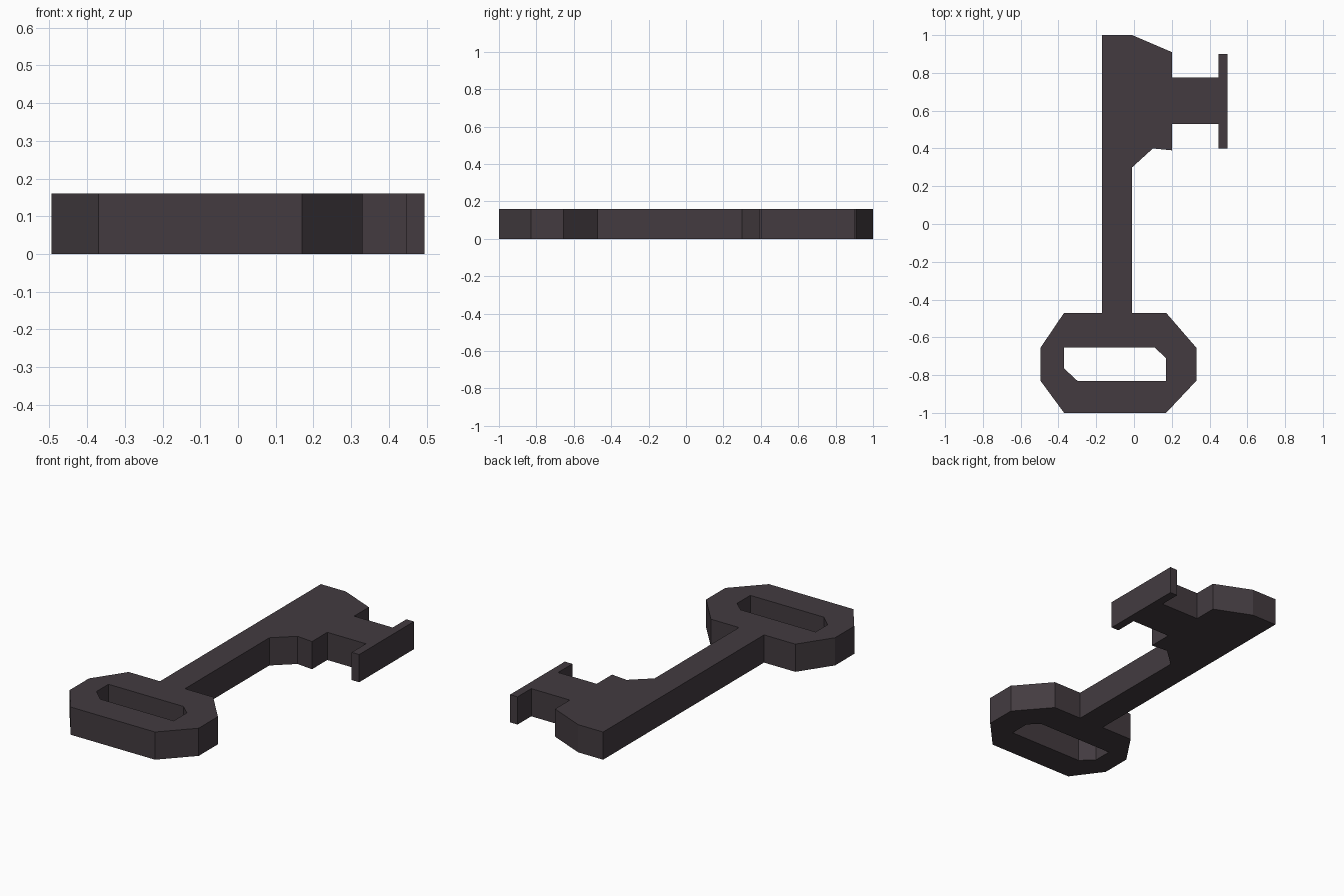
import bpy
import bmesh

if "Cube" in bpy.data.objects:
    bpy.data.objects.remove(bpy.data.objects["Cube"])

THICKNESS = 0.16

iron = bpy.data.materials.new("dark_iron")
iron.diffuse_color = (0.056, 0.044, 0.051, 1.0)
iron.use_nodes = True
iron.node_tree.nodes["Principled BSDF"].inputs["Base Color"].default_value = iron.diffuse_color


def plate(name, *loops):
    """Flat plate from an outline plus optional hole outlines, raised from z = 0."""
    bm = bmesh.new()
    edges = []
    for loop in loops:
        verts = [bm.verts.new((x, y, 0)) for x, y in loop]
        edges += [bm.edges.new((v, verts[i - 1])) for i, v in enumerate(verts)]
    bmesh.ops.triangle_fill(bm, edges=edges, use_beauty=True, use_dissolve=False)
    ext = bmesh.ops.extrude_face_region(bm, geom=bm.faces[:], use_keep_orig=True)
    top = [g for g in ext["geom"] if isinstance(g, bmesh.types.BMVert)]
    bmesh.ops.translate(bm, verts=top, vec=(0, 0, THICKNESS))
    bmesh.ops.recalc_face_normals(bm, faces=bm.faces[:])
    mesh = bpy.data.meshes.new(name)
    bm.to_mesh(mesh)
    bm.free()
    mesh.materials.append(iron)
    obj = bpy.data.objects.new(name, mesh)
    bpy.context.collection.objects.link(obj)
    return obj


def rect(x0, x1, y0, y1):
    return [(x0, y0), (x1, y0), (x1, y1), (x0, y1)]


# Octagonal handle with a chamfered slot through it
plate("key_handle",
      [(-0.37, -0.47), (-0.495, -0.655), (-0.495, -0.83), (-0.37, -1.0),
       (0.17, -1.0), (0.33, -0.83), (0.33, -0.655), (0.17, -0.47)],
      [(-0.37, -0.655), (-0.37, -0.765), (-0.30, -0.83),
       (0.17, -0.83), (0.17, -0.71), (0.11, -0.655)])

# Shaft widening into the bit root
plate("key_shaft",
      [(-0.17, -0.47), (-0.01, -0.47), (-0.01, 0.30), (0.10, 0.40),
       (0.20, 0.39), (0.20, 0.91), (-0.01, 1.0), (-0.17, 1.0)])

# T-shaped bit: neck and end bar
plate("bit_neck", rect(0.20, 0.447, 0.53, 0.775))
plate("bit_end_bar", rect(0.447, 0.495, 0.40, 0.90))
